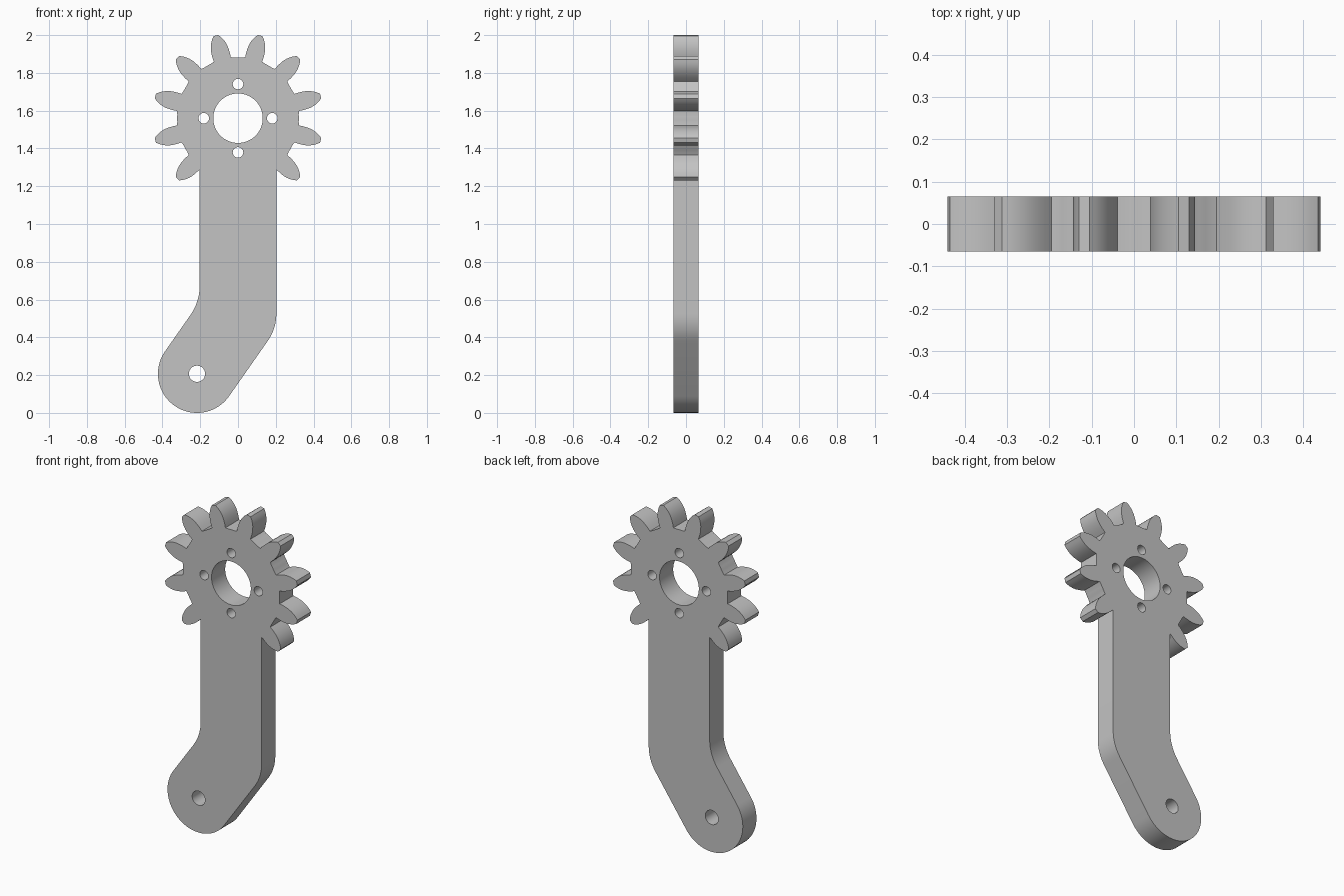
import bpy, bmesh
from math import sin, cos, tan, radians, pi
from mathutils import Vector

old = bpy.data.objects.get("Cube")
if old:
    bpy.data.objects.remove(old, do_unlink=True)

HALF_DEPTH = 0.065
GEAR_Z = 1.56
ARM_HALF = 0.203
BOSS = Vector((-0.217, 0.207))
BOSS_R = 0.207
LEAN = radians(55)          # direction of the lower arm
ROOT_R = 0.322


def arc(cx, cz, r, a0, a1, n):
    return [Vector((cx + r * cos(a0 + (a1 - a0) * i / n),
                    cz + r * sin(a0 + (a1 - a0) * i / n))) for i in range(n + 1)]


def bend(side, length, n=10):
    """Rounded bend from the lower arm edge up into the vertical edge."""
    u = Vector((cos(LEAN), sin(LEAN)))
    start = BOSS + side * BOSS_R * Vector((sin(LEAN), -cos(LEAN)))
    corner = start + u * ((side * ARM_HALF - start.x) / u.x)
    p, q = corner - u * length, corner + Vector((0, length))
    return [p * (1 - t) ** 2 + corner * 2 * t * (1 - t) + q * t * t
            for t in (i / n for i in range(n + 1))]


def gear_teeth():
    """Ten bulging teeth on a twelve-tooth pitch, counter-clockwise."""
    flank = [(ROOT_R, 0.0465), (0.345, 0.048), (0.365, 0.0475), (0.385, 0.0455),
             (0.405, 0.0405), (0.422, 0.0335), (0.438, 0.0245), (0.453, 0.0125)]
    profile = [(r, -w) for r, w in flank] + [(r, w) for r, w in reversed(flank)]
    pts = []
    for i in range(10):
        a = radians(-45 + 30 * i)
        pts += [Vector((r * cos(a) - w * sin(a), GEAR_Z + r * sin(a) + w * cos(a)))
                for r, w in profile]
        if i < 9:   # root land up to the next tooth
            mid = a + radians(15)
            pts += arc(0, GEAR_Z, ROOT_R, mid - 0.06, mid + 0.06, 4)
    # The lowest teeth run into the arm edges
    pts[0] = Vector((ARM_HALF, 1.288))
    pts[-1] = Vector((-ARM_HALF, 1.288))
    return pts


# Outline: rounded foot, right bend, gear, left bend
outline = arc(*BOSS, BOSS_R, LEAN + pi / 2, LEAN + pi * 1.5, 40)
outline += bend(1, 0.08) + gear_teeth() + bend(-1, 0.087)[::-1]

# Hub bore, four bolt holes and the pivot hole
holes = [(0, GEAR_Z, 0.131, 64), (*BOSS, 0.043, 32)]
holes += [(0.181 * cos(k * pi / 2), GEAR_Z + 0.181 * sin(k * pi / 2), 0.028, 24)
          for k in range(4)]
loops = [outline] + [arc(x, z, r, 0, 2 * pi, n)[:-1] for x, z, r, n in holes]

# Fill the flat plate with its holes and give it depth
bm = bmesh.new()
edges = []
for loop in loops:
    vs = [bm.verts.new((p.x, -HALF_DEPTH, p.y)) for p in loop]
    edges += [bm.edges.new((vs[i - 1], vs[i])) for i in range(len(vs))]
bmesh.ops.triangle_fill(bm, use_beauty=True, edges=edges, normal=(0, -1, 0))
ext = bmesh.ops.extrude_face_region(bm, geom=bm.faces[:])
bmesh.ops.translate(bm, vec=(0, 2 * HALF_DEPTH, 0),
                    verts=[g for g in ext["geom"] if isinstance(g, bmesh.types.BMVert)])
bmesh.ops.recalc_face_normals(bm, faces=bm.faces[:])

mesh = bpy.data.meshes.new("gear_arm")
bm.to_mesh(mesh)
bm.free()
obj = bpy.data.objects.new("gear_arm", mesh)
bpy.context.collection.objects.link(obj)

# Single grey material
grey = bpy.data.materials.new("plain_grey")
grey.use_nodes = True
colour = (0.55, 0.55, 0.55, 1)
grey.diffuse_color = colour
grey.node_tree.nodes["Principled BSDF"].inputs["Base Color"].default_value = colour
mesh.materials.append(grey)

bpy.ops.object.select_all(action='DESELECT')
obj.select_set(True)
bpy.context.view_layer.objects.active = obj
bpy.ops.object.shade_smooth_by_angle(angle=radians(25))
